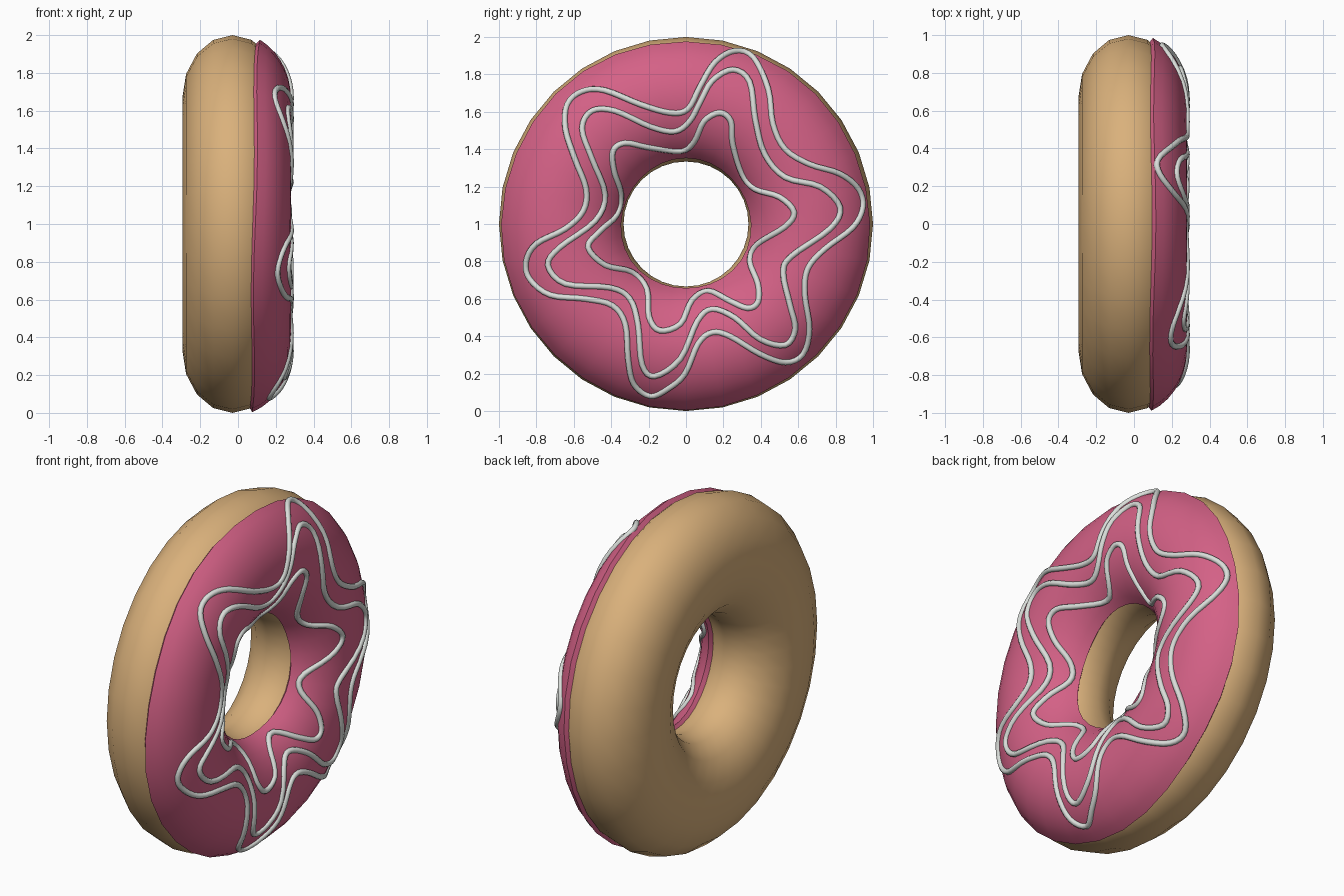
import bpy, math
from math import sin, cos, radians, tau
from mathutils import Vector

if "Cube" in bpy.data.objects:
    bpy.data.objects.remove(bpy.data.objects["Cube"])

RING = 0.667      # distance from hole centre to tube centre
MID_X = -0.03     # tube centre along the axle
ICE_R, ICE_X = 0.35, 0.31


def material(name, rgb):
    m = bpy.data.materials.new(name)
    m.diffuse_color = (*rgb, 1)
    m.use_nodes = True
    m.node_tree.nodes["Principled BSDF"].inputs["Base Color"].default_value = m.diffuse_color
    return m


tan = material("baked_dough", (0.70, 0.44, 0.20))
pink = material("pink_icing", (0.66, 0.12, 0.24))
white = material("white_drizzle", (0.70, 0.73, 0.70))


def finish(obj, mat, angle):
    obj.data.materials.append(mat)
    bpy.ops.object.select_all(action='DESELECT')
    obj.select_set(True)
    bpy.context.view_layer.objects.active = obj
    bpy.ops.object.shade_smooth_by_angle(angle=radians(angle))


def lathe(name, profile, steps, closed, mat, angle):
    """Sweep profile(theta) -> [(radius, x)] around the x axis."""
    verts, faces = [], []
    for i in range(steps):
        t = tau * i / steps
        verts += [(x, r * cos(t), 1 + r * sin(t)) for r, x in profile(t)]
    n = len(verts) // steps
    for i in range(steps):
        a, b = i * n, (i + 1) % steps * n
        for j in range(n if closed else n - 1):
            k = (j + 1) % n
            faces.append((a + j, a + k, b + k, b + j))
    me = bpy.data.meshes.new(name)
    me.from_pydata(verts, [], faces)
    obj = bpy.data.objects.new(name, me)
    bpy.context.collection.objects.link(obj)
    finish(obj, mat, angle)


def tube(phi, rr, rx):
    return RING + rr * cos(phi), MID_X + rx * sin(phi)


# Dough ring
lathe("dough", lambda t: [tube(tau * j / 16, 0.333, 0.265) for j in range(16)],
      32, True, tan, 60)


# Icing cap with a gently wavy edge and a thin lip tucked into the dough
def icing_profile(t):
    lo = radians(24 + 3 * cos(t - 1.3) + 1.2 * sin(5 * t))
    hi = radians(156 + 2 * sin(3 * t))
    cap = [tube(lo + (hi - lo) * j / 14, ICE_R, ICE_X) for j in range(15)]
    return [tube(lo, 0.315, 0.25)] + cap + [tube(hi, 0.315, 0.25)]


lathe("icing", icing_profile, 32, False, pink, 50)

# Drizzle loops as (y, z) points
outer = [(.26, 1.925), (.36, 1.89), (.44, 1.72), (.465, 1.535), (.53, 1.40), (.66, 1.32),
         (.82, 1.27), (.92, 1.19), (.945, 1.09), (.89, .98), (.74, .865), (.65, .76),
         (.635, .625), (.66, .44), (.625, .305), (.53, .26), (.395, .305), (.235, .40),
         (.14, .42), (.065, .36), (-.005, .20), (-.095, .12), (-.19, .08), (-.28, .145),
         (-.31, .28), (-.325, .465), (-.395, .565), (-.54, .60), (-.725, .62), (-.835, .705),
         (-.855, .80), (-.80, .895), (-.645, .975), (-.55, 1.07), (-.535, 1.19), (-.595, 1.35),
         (-.645, 1.51), (-.635, 1.64), (-.555, 1.71), (-.435, 1.715), (-.245, 1.64),
         (-.085, 1.595), (.01, 1.615), (.075, 1.735), (.155, 1.865)]
middle = [(.25, 1.825), (.34, 1.76), (.37, 1.56), (.42, 1.375), (.53, 1.25), (.715, 1.20),
          (.823, 1.09), (.77, .975), (.56, .825), (.52, .735), (.555, .57), (.583, .44),
          (.53, .353), (.395, .385), (.26, .50), (.14, .545), (.06, .48), (-.03, .28),
          (-.166, .187), (-.235, .25), (-.257, .465), (-.30, .60), (-.405, .66), (-.645, .68),
          (-.738, .78), (-.675, .875), (-.487, 1.015), (-.433, 1.16), (-.503, 1.35),
          (-.556, 1.51), (-.503, 1.605), (-.38, 1.605), (-.19, 1.52), (-.06, 1.495),
          (.02, 1.55), (.075, 1.65), (.14, 1.765)]
inner = [(.18, 1.595), (.24, 1.55), (.25, 1.43), (.30, 1.267), (.37, 1.187), (.50, 1.145),
         (.578, 1.064), (.53, .985), (.38, .89), (.342, .80), (.385, .68), (.385, .583),
         (.33, .55), (.235, .588), (.118, .642), (.03, .588), (-.03, .465), (-.14, .43),
         (-.198, .503), (-.21, .652), (-.29, .743), (-.433, .78), (-.524, .877), (-.46, .963),
         (-.37, 1.05), (-.348, 1.16), (-.385, 1.283), (-.39, 1.39), (-.326, 1.433),
         (-.20, 1.41), (-.03, 1.39), (.043, 1.44), (.096, 1.55)]


def on_icing(p):
    off = (math.hypot(p.x, p.y - 1) - RING) / ICE_R
    return MID_X + ICE_X * math.sqrt(max(0.0, 1 - off * off)), p.x, p.y


def drizzle(name, pts):
    pts = [Vector(p) for p in pts]
    n, path = len(pts), []
    for i in range(n):
        a, b, c, d = (pts[(i + k - 1) % n] for k in range(4))
        for s in (0, 0.25, 0.5, 0.75):
            p = 0.5 * (2 * b + (c - a) * s + (2 * a - 5 * b + 4 * c - d) * s * s
                       + (3 * b - a - 3 * c + d) * s ** 3)
            path.append(on_icing(p))
    cu = bpy.data.curves.new(name, 'CURVE')
    cu.dimensions = '3D'
    cu.bevel_depth, cu.bevel_resolution = 0.016, 2
    sp = cu.splines.new('POLY')
    sp.points.add(len(path) - 1)
    for q, co in zip(sp.points, path):
        q.co = (*co, 1)
    sp.use_cyclic_u = True
    obj = bpy.data.objects.new(name, cu)
    bpy.context.collection.objects.link(obj)
    bpy.ops.object.select_all(action='DESELECT')
    obj.select_set(True)
    bpy.context.view_layer.objects.active = obj
    bpy.ops.object.convert(target='MESH')
    finish(bpy.context.object, white, 80)


drizzle("outer_drizzle", outer)
drizzle("middle_drizzle", middle)
drizzle("inner_drizzle", inner)
